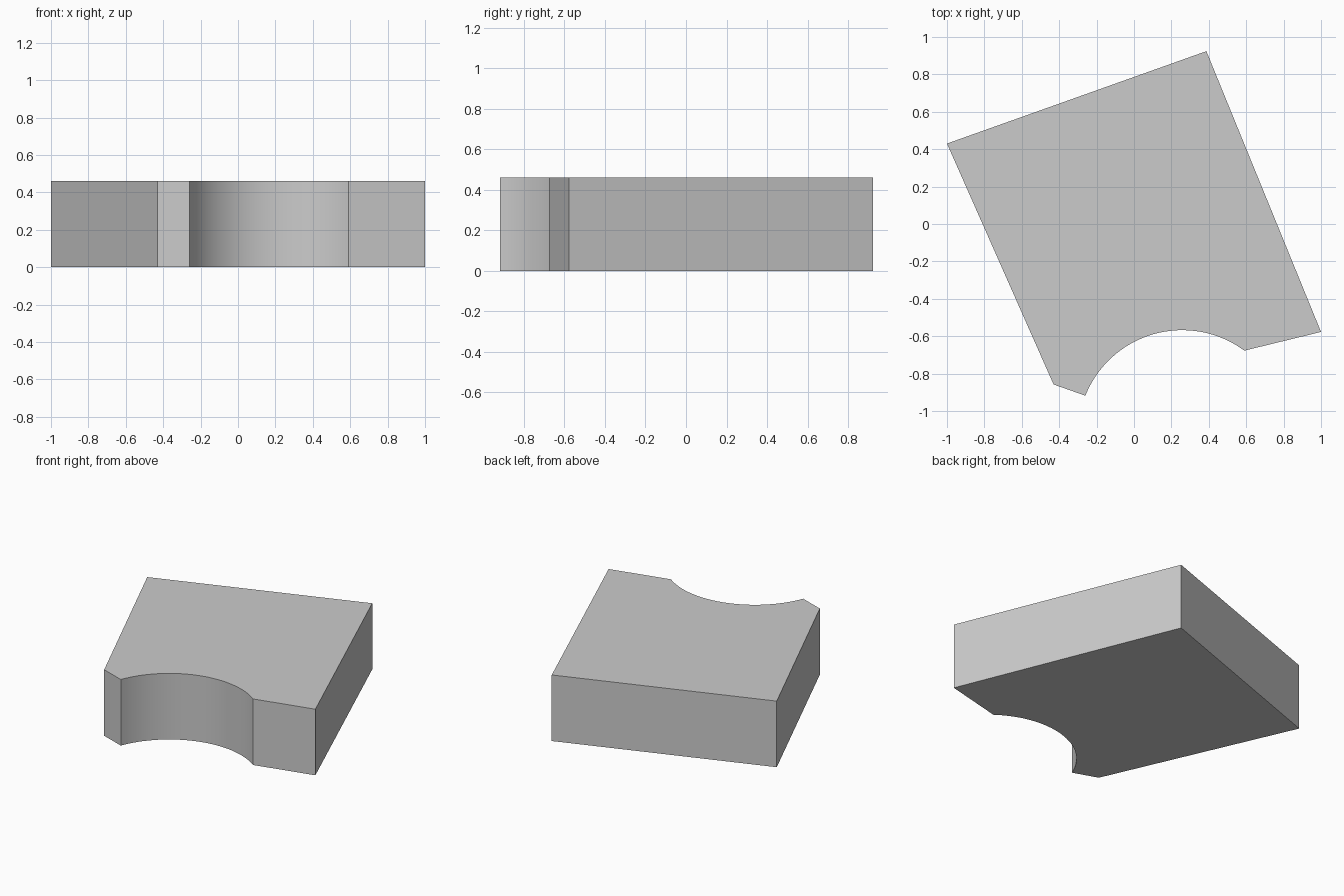
import bpy, bmesh, math

if "Cube" in bpy.data.objects:
    bpy.data.objects.remove(bpy.data.objects["Cube"])

HEIGHT = 0.46
ARC_CENTRE = (0.255, -1.126)
ARC_STEPS = 32


def polar(point):
    dx, dy = point[0] - ARC_CENTRE[0], point[1] - ARC_CENTRE[1]
    return math.hypot(dx, dy), math.atan2(dy, dx)


# Straight corners, running from the left side of the notch clockwise to its right side
corners = [(-0.26, -0.918), (-0.43, -0.858), (-1.0, 0.43),
           (0.387, 0.924), (1.0, -0.577), (0.59, -0.677)]

# Round notch in the front edge, from the right end back to the left end
r0, a0 = polar(corners[-1])
r1, a1 = polar(corners[0])
notch = []
for i in range(1, ARC_STEPS):
    t = i / ARC_STEPS
    r, a = r0 + (r1 - r0) * t, a0 + (a1 - a0) * t
    notch.append((ARC_CENTRE[0] + r * math.cos(a), ARC_CENTRE[1] + r * math.sin(a)))

# Slab: extrude the outline upwards
bm = bmesh.new()
base = bm.faces.new([bm.verts.new((x, y, 0)) for x, y in corners + notch])
top = bmesh.ops.extrude_face_region(bm, geom=[base], use_keep_orig=True)
bmesh.ops.translate(bm, vec=(0, 0, HEIGHT),
                    verts=[v for v in top["geom"] if isinstance(v, bmesh.types.BMVert)])
bmesh.ops.recalc_face_normals(bm, faces=bm.faces)

mesh = bpy.data.meshes.new("notched_slab")
bm.to_mesh(mesh)
bm.free()
slab = bpy.data.objects.new("notched_slab", mesh)
bpy.context.collection.objects.link(slab)

# Smooth the notch wall, keep the real edges sharp
bpy.context.view_layer.objects.active = slab
slab.select_set(True)
bpy.ops.object.shade_smooth_by_angle(angle=math.radians(20))
